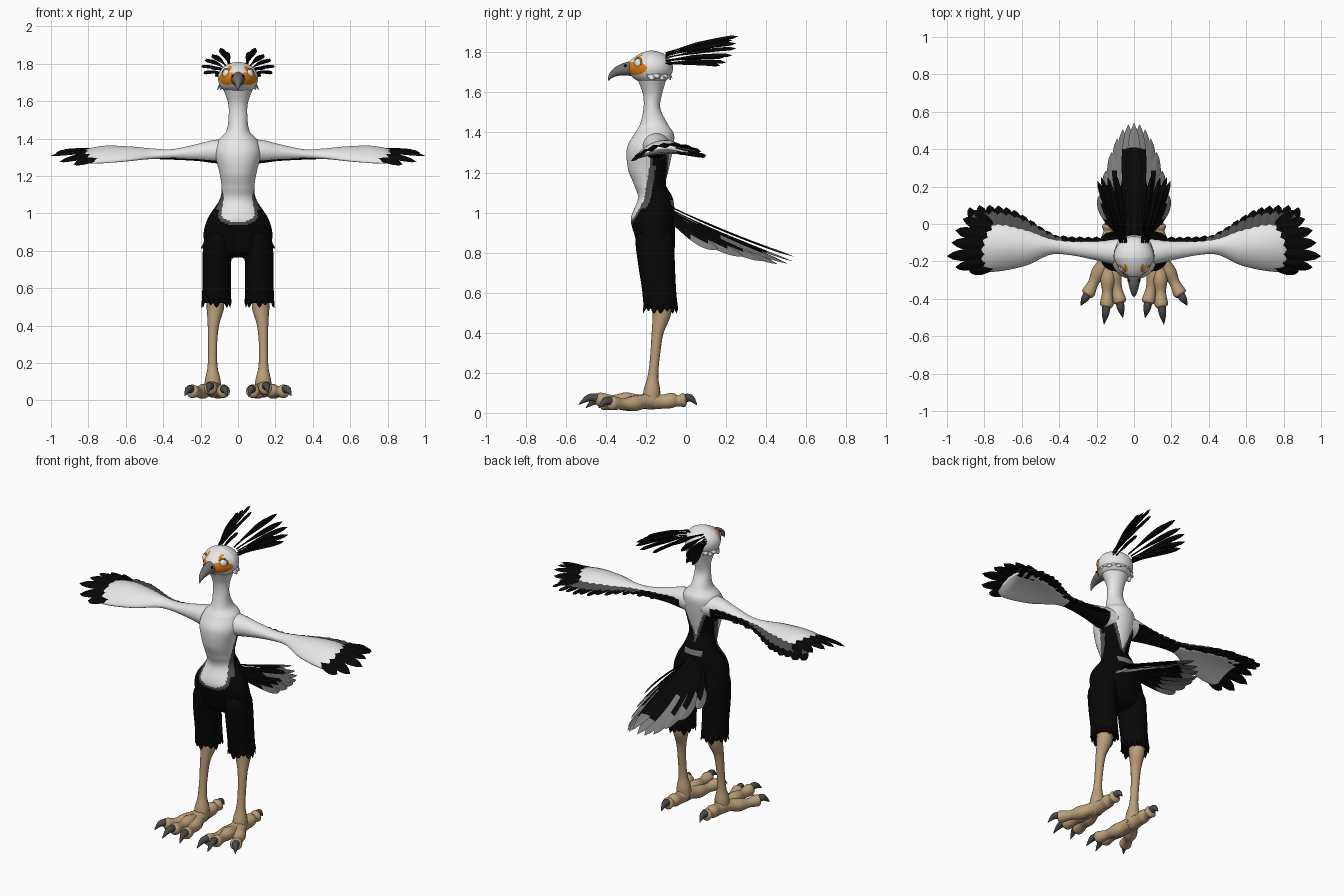
import bpy, bmesh, math
from mathutils import Vector as V

if "Cube" in bpy.data.objects:
    bpy.data.objects.remove(bpy.data.objects["Cube"])

COLOURS = [("white plumage", (.8, .8, .8)), ("black plumage", (.002, .002, .002)),
           ("grey plumage", (.2, .2, .2)), ("dark grey plumage", (.08, .08, .08)),
           ("orange skin", (.87, .23, .005)), ("tan skin", (.49, .34, .19)),
           ("beak grey", (.16, .16, .165)), ("claw grey", (.07, .07, .075)),
           ("eye white", (.9, .9, .9))]
WHITE, BLACK, GREY, DARK, ORANGE, TAN, BEAK, CLAW, EYE = range(len(COLOURS))
MATS = []
for label, rgb in COLOURS:
    m = bpy.data.materials.new(label)
    m.use_nodes = True
    m.diffuse_color = (*rgb, 1)
    bsdf = m.node_tree.nodes["Principled BSDF"]
    bsdf.inputs["Base Color"].default_value = (*rgb, 1)
    bsdf.inputs["Roughness"].default_value = .9
    MATS.append(m)


def finish(name, bm, mirror=False, smooth=True, rule=None):
    bmesh.ops.recalc_face_normals(bm, faces=bm.faces)
    for f in bm.faces:
        f.smooth = smooth
        if rule:
            f.material_index = rule(f.calc_center_median(), f.normal)
    me = bpy.data.meshes.new(name)
    bm.to_mesh(me)
    bm.free()
    for m in MATS:
        me.materials.append(m)
    ob = bpy.data.objects.new(name, me)
    bpy.context.collection.objects.link(ob)
    if mirror:
        mod = ob.modifiers.new("mirror", "MIRROR")
        mod.use_mirror_merge = False


def spline(rows, steps):
    """Smooth curve through rows of numbers."""
    out = []
    for i in range(len(rows) - 1):
        a, b, c, d = (rows[max(i - 1, 0)], rows[i], rows[i + 1], rows[min(i + 2, len(rows) - 1)])
        for k in range(steps):
            t = k / steps
            out.append([q + t / 2 * (r - p + t * (2 * p - 5 * q + 4 * r - s + t * (3 * (q - r) + s - p)))
                        for p, q, r, s in zip(a, b, c, d)])
    return out + [list(rows[-1])]


def loft(bm, rings, mat):
    loops = [[bm.verts.new(p) for p in ring] for ring in rings]
    n = len(loops[0])
    faces = [bm.faces.new((a[i], a[(i + 1) % n], b[(i + 1) % n], b[i]))
             for a, b in zip(loops, loops[1:]) for i in range(n)]
    faces += [bm.faces.new(loops[0]), bm.faces.new(loops[-1])]
    for f in faces:
        f.material_index = mat


def circle(n):
    return [(math.cos(i * math.tau / n), math.sin(i * math.tau / n)) for i in range(n)]


def tube(bm, rows, mat, n=14, steps=5):
    """Round limb through rows of x, y, z, radius."""
    pts = spline(rows, steps)
    rings = []
    for i, p in enumerate(pts):
        way = V(pts[min(i + 1, len(pts) - 1)][:3]) - V(pts[max(i - 1, 0)][:3])
        q = way.to_track_quat('Z', 'Y')
        rings.append([V(p[:3]) + q @ V((c * p[3], s * p[3], 0)) for c, s in circle(n)])
    loft(bm, rings, mat)


def feather(bm, base, tip, w, pick, bulge=1., stem=.5, bend=(0, 0, 0), side=None, n=9, thick=.004):
    """Closed leaf-shaped blade; pick(t, half) gives its colour."""
    base, tip, bend = V(base), V(tip), V(bend)
    way = (tip - base).normalized()
    side = (V(side) if side else way.cross(V((0, 0, 1)))).normalized()
    up = side.cross(way).normalized()
    rows = []
    for i in range(n + 1):
        t = i / n
        c = base.lerp(tip, t) + bend * 4 * t * (1 - t)
        h = w * max(stem * (1 - t), abs(math.sin(math.pi * t ** bulge)) ** .6, .02)
        k = thick * min(1, h / w * 1.5)
        rows.append([bm.verts.new(c + v) for v in (side * h, up * k, -side * h, -up * k)])
    for i in range(n):
        for k in range(4):
            j = (k + 1) % 4
            f = bm.faces.new((rows[i][k], rows[i][j], rows[i + 1][j], rows[i + 1][k]))
            f.material_index = pick((i + .5) / n, k in (0, 3))


# torso and neck: z, front y, back y, half width
body = [(.765, -.19, -.09, .09), (.8, -.235, -.06, .16), (.88, -.255, -.055, .184), (.97, -.275, -.055, .163),
        (1.07, -.24, -.065, .1), (1.14, -.26, -.1, .088), (1.22, -.29, -.085, .1), (1.32, -.295, -.065, .122),
        (1.39, -.26, -.06, .105), (1.44, -.23, -.09, .062), (1.52, -.212, -.128, .05),
        (1.59, -.215, -.12, .053), (1.66, -.24, -.1, .078)]


def torso_rule(c, n):
    edge = -.21 + (.16 * (c.z - 1.06) if c.z > 1.06 else .6 * (c.z - 1.06))
    spine = (c.z - 1.14) * .4
    if c.z > 1.375 or c.y < edge or (c.y > -.14 and abs(c.x) < spine):
        return WHITE
    if c.y < edge + (.032 if 1.02 < c.z < 1.24 else .012) or (c.y > -.14 and abs(c.x) < spine + .016):
        return DARK
    return GREY if 1.03 < c.z < 1.06 and abs(c.x) < .06 and c.y > -.12 else BLACK


bm = bmesh.new()
loft(bm, [[(hw * c, (yf + yb) / 2 + (yb - yf) / 2 * s, z) for c, s in circle(100)]
          for z, yf, yb, hw in spline(body, 12)], WHITE)
finish("torso", bm, rule=torso_rule)

# feathered thighs with ragged hems
bm = bmesh.new()
thigh = [(.93, .085, -.155, .05, .07), (.86, .106, -.155, .074, .096), (.75, .113, -.148, .077, .092),
         (.62, .114, -.135, .076, .085), (.53, .115, -.127, .076, .082), (.525, .115, -.127, .05, .055)]
loft(bm, [[(x + rx * c, y + ry * s, z) for c, s in circle(28)] for z, x, y, rx, ry in spline(thigh, 4)], BLACK)
for i, (c, s) in enumerate(circle(16)):
    feather(bm, (.115 + .07 * c, -.127 + .077 * s, .57), (.115 + .079 * c, -.127 + .086 * s, .495 + .012 * (i % 3)),
            .018, lambda t, h: BLACK, side=(-s, c, 0), n=5)
finish("thighs", bm, True)

# shins, then toes with swollen knuckles and claws
bm = bmesh.new()
tube(bm, [(.12, -.12, .56, .05), (.122, -.122, .49, .046), (.132, -.142, .4, .03), (.136, -.155, .28, .024),
          (.136, -.165, .18, .027), (.135, -.17, .11, .042), (.135, -.175, .05, .045)], TAN)
root = V((.135, -.17))
for (kx, ky), (tx, ty), (cx, cy), z in [((.105, -.28), (.078, -.41), (.06, -.5), .045),
                                        ((.14, -.3), (.146, -.43), (.16, -.535), .062),
                                        ((.19, -.26), (.245, -.37), (.285, -.435), .045),
                                        ((.135, -.07), (.135, -.01), (.135, .055), .06)]:
    mid = (V((kx, ky)) + root) / 2
    tube(bm, [(*root, .06, .045), (*mid, .056, .036), (kx, ky, z + .002, .039), ((kx + tx) / 2, (ky + ty) / 2, z, .028),
              (tx, ty, z + .004, .036), (tx * .8 + cx * .2, ty * .8 + cy * .2, z + .005, .018)], TAN)
    tube(bm, [(tx, ty, z + .012, .022), ((tx + cx) / 2, (ty + cy) / 2, z + .014, .019), (cx, cy, z - .02, .002)], CLAW, 10)
finish("legs_and_feet", bm, True)

# wings: x, front y, back y, edge z, camber, thickness
wing = spline([(.05, -.225, -.075, 1.33, 0, .07), (.14, -.21, -.085, 1.33, 0, .06), (.22, -.19, -.09, 1.325, 0, .045),
               (.35, -.165, -.085, 1.315, 0, .028), (.45, -.165, -.07, 1.308, .01, .028),
               (.57, -.22, -.02, 1.295, .03, .032), (.7, -.25, .015, 1.285, .045, .032),
               (.79, -.255, .015, 1.28, .045, .024), (.83, -.235, 0, 1.285, .04, .008)], 6)


def wing_point(st, c, s):
    x, yf, yb, z, camber, th = st
    return (x, (yf + yb) / 2 + (yb - yf) / 2 * c, z + camber * (1 - c * c) + .25 * camber * c + th * s)


def wing_rule(c, n):
    back = n.y > .3 and n.z < .3
    return BLACK if .1 < c.x < .42 and (back or n.z < -.8) else WHITE


bm = bmesh.new()
loft(bm, [[wing_point(st, c, s) for c, s in circle(28)] for st in wing], WHITE)
finish("wings", bm, True, rule=wing_rule)

# drooping trailing feathers under a row of dark grey coverts
bm = bmesh.new()
for i in range(17):
    x = .15 + i * .042
    st = min(wing, key=lambda r: abs(r[0] - x))
    y, z = st[2], st[3] + .25 * st[4]
    grow = min(max((x - .4) / .22, 0), 1)
    reach = .022 + .062 * grow
    sweep = .03 * min(x / .6, 1) + max(x - .72, 0) * .25
    feather(bm, (x, y - .05, z + .005), (x + sweep, y + reach, z - .008 - .006 * (i % 2)), .031,
            lambda t, h: BLACK, bulge=1.4, stem=.8, side=(1, 0, -.25), thick=.007)
    feather(bm, (x, y - .05, z + .018 + .012 * grow), (x + sweep * .6, y + reach * .58, z + .01), .032,
            lambda t, h: DARK if x > .4 else BLACK, bulge=1.3, stem=.8, thick=.006)
finish("wing_trailing_feathers", bm, True, False)

# broad rounded flight feathers at the wing tips, following the arch of the wing
bm = bmesh.new()
tips = [(.88, -.255, 1.262), (.955, -.232, 1.275), (1, -.172, 1.308), (.975, -.1, 1.325),
        (.955, -.035, 1.33), (.915, .025, 1.322), (.86, .065, 1.308)]
for i, tip in enumerate(tips):
    c = -.86 + 1.7 * i / (len(tips) - 1)
    base = (.73, -.118 + .13 * c, 1.285 + .05 * (1 - c * c) + .01 * c)
    feather(bm, base, tip, .034, lambda t, h: BLACK, bulge=1.3, stem=.8, bend=(0, 0, .008),
            side=(0, 1, -.65 * c + .15), thick=.009)
finish("wing_tip_feathers", bm, True, False)

# tail fan, arched from side to side, grey towards the tips
bm = bmesh.new()
for i in range(-6, 7):
    s = i / 6
    a = abs(s)
    tip = (.18 * s, .54 - .38 * a ** 2.2, .78 - .045 * math.sin(math.pi * a) + .04 * a * a - .002 * (i % 2))
    base = (.06 * s, -.08, 1.03 - .07 * a - .002 * (i % 2))
    feather(bm, base, tip, .04,
            lambda t, h: GREY if t > .78 or (a > .3 and t > .45 and h == (i > 0)) else BLACK,
            bulge=1.4, bend=(.03 * s, 0, -.012), side=(1, 0, -1.1 * s), n=14, thick=.005)
finish("tail_feathers", bm, smooth=False)

# head, narrowing to the face
bm = bmesh.new()
bmesh.ops.create_uvsphere(bm, u_segments=96, v_segments=64, radius=1)
for v in bm.verts:
    front = max(-v.co.y, 0)
    v.co = V((v.co.x * .108 * (1 - .3 * front), -.18 + v.co.y * .115, 1.722 + v.co.z * (.087 - .02 * front)))


def head_rule(c, n):
    patch = ((c.y + .252) / .055) ** 2 + ((c.z - 1.72) / .034) ** 2 < 1
    brow = (abs(c.x) - .043) ** 2 + (c.z - 1.78) ** 2 < .01 ** 2 and c.y < -.2
    return ORANGE if (patch and abs(c.x) > .03) or brow else WHITE


finish("head", bm, rule=head_rule)

# white ruff behind the cheeks
bm = bmesh.new()
for i in range(6):
    a = .05 + i * .27
    x, y = math.cos(a), math.sin(a)
    feather(bm, (.08 * x, -.175 + .08 * y, 1.715), (.112 * x, -.175 + .108 * y, 1.66 + .01 * (i % 2)), .026,
            lambda t, h: WHITE, side=(-y, x, 0), n=6)
finish("cheek_ruff", bm, True)

# eyes with thin orange lids
aim = V((.62, -.78, .08)).normalized()
eye = V((.056, -.232, 1.745))
bm = bmesh.new()
bmesh.ops.create_uvsphere(bm, u_segments=24, v_segments=14, radius=.027)
bmesh.ops.translate(bm, vec=eye, verts=bm.verts)
finish("eyes", bm, True, rule=lambda c, n: EYE)
bm = bmesh.new()
turn = aim.to_track_quat('Z', 'Y')
grid = [[bm.verts.new(eye + aim * (.01 + .005 * q) + turn @ V((c * (.027 + .005 * p), s * (.027 + .005 * p), 0)))
         for p, q in circle(8)] for c, s in circle(28)]
for i, ring in enumerate(grid):
    for k in range(8):
        prev = grid[i - 1]
        bm.faces.new((prev[k], prev[k - 1], ring[k - 1], ring[k]))
finish("eyelids", bm, True, rule=lambda c, n: ORANGE)

# hooked beak and nostrils
bm = bmesh.new()
tube(bm, [(0, -.25, 1.718, .042), (0, -.29, 1.718, .035), (0, -.33, 1.71, .027), (0, -.365, 1.692, .017),
          (0, -.383, 1.67, .007), (0, -.385, 1.655, .001)], BEAK, 18)
finish("beak", bm)
bm = bmesh.new()
bmesh.ops.create_uvsphere(bm, u_segments=12, v_segments=8, radius=.008)
bmesh.ops.translate(bm, vec=(.027, -.302, 1.733), verts=bm.verts)
finish("nostrils", bm, True, rule=lambda c, n: BLACK)

# long crest plumes, narrow at the stem and broad at the end
bm = bmesh.new()
plumes = [(.095, .26, 1.88), (.065, .23, 1.86), (.14, .25, 1.845), (.175, .25, 1.82), (.195, .23, 1.785),
          (.185, .2, 1.75), (.14, .19, 1.775), (.12, .17, 1.735)]
for x, y, z in plumes:
    feather(bm, (.025 + x * .25, -.1, 1.765 + (z - 1.8) * .4), (x, y, z), .018, lambda t, h: BLACK,
            bulge=2, stem=.3, bend=(0, 0, .008), side=(1, -.5, -.5), n=12, thick=.01)
finish("crest_plumes", bm, True, False)
